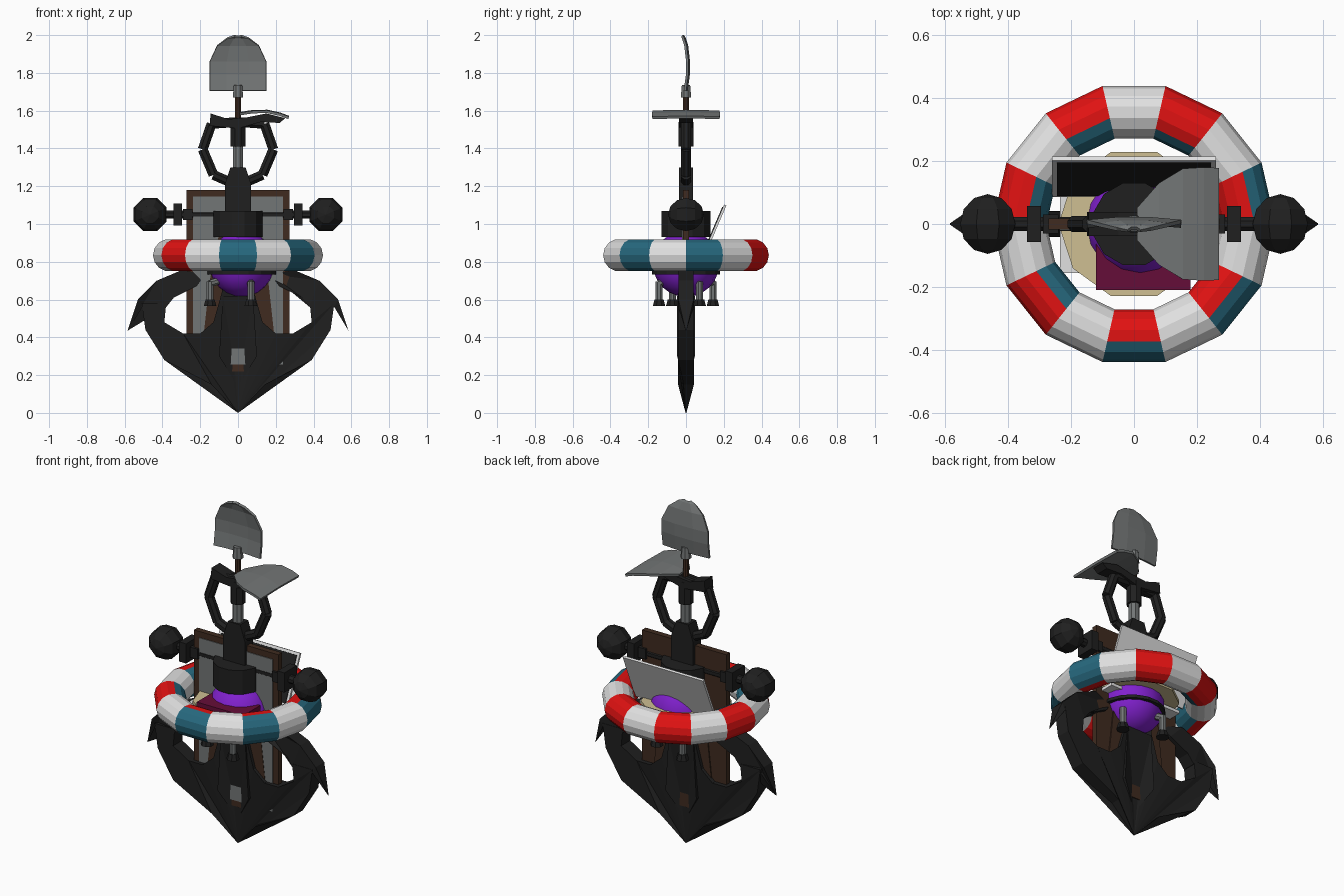
import bpy, bmesh, math
from mathutils import Matrix, Vector

if "Cube" in bpy.data.objects:
    bpy.data.objects.remove(bpy.data.objects["Cube"])


def mat(name, r, g, b):
    m = bpy.data.materials.new(name)
    m.diffuse_color = (r, g, b, 1)
    m.use_nodes = True
    m.node_tree.nodes["Principled BSDF"].inputs["Base Color"].default_value = m.diffuse_color
    return m


IRON = mat("dark iron", .014, .014, .014)
STEEL = mat("grey steel", .17, .18, .18)
WHITE = mat("white", .75, .75, .75)
RED = mat("red", .75, .006, .006)
TEAL = mat("teal", .02, .14, .21)
PURPLE = mat("purple", .22, .015, .62)
BROWN = mat("brown wood", .05, .024, .014)
TAN = mat("straw tan", .62, .52, .29)
MAROON = mat("maroon", .13, .004, .04)


def finish(bm, name, *mats):
    bmesh.ops.recalc_face_normals(bm, faces=bm.faces)
    me = bpy.data.meshes.new(name)
    bm.to_mesh(me)
    bm.free()
    for m in mats:
        me.materials.append(m)
    ob = bpy.data.objects.new(name, me)
    bpy.context.collection.objects.link(ob)
    return ob


def box(name, m, loc, size, rx=0):
    bm = bmesh.new()
    bmesh.ops.create_cube(bm, size=1, matrix=Matrix.Translation(loc)
                          @ Matrix.Rotation(rx, 4, 'X') @ Matrix.Diagonal((*size, 1)))
    return finish(bm, name, m)


def tube(name, m, a, b, r1, r2=None, n=8):
    """Straight cylinder or cone from a to b."""
    a, b = Vector(a), Vector(b)
    d = b - a
    bm = bmesh.new()
    bmesh.ops.create_cone(bm, cap_ends=True, segments=n, radius1=r1,
                          radius2=r1 if r2 is None else r2, depth=d.length,
                          matrix=Matrix.Translation((a + b) / 2)
                          @ d.to_track_quat('Z', 'Y').to_matrix().to_4x4()
                          @ Matrix.Rotation(math.pi / n, 4, 'Z'))
    return finish(bm, name, m)


def sphere(name, m, loc, r, u, v, rot=None):
    bm = bmesh.new()
    bmesh.ops.create_uvsphere(bm, u_segments=u, v_segments=v, radius=r,
                              matrix=Matrix.Translation(loc) @ (rot or Matrix()))
    return finish(bm, name, m)


def plate(name, m, pts, half, thin=()):
    """XZ outline extruded in y; points listed in thin are pinched to an edge."""
    bm = bmesh.new()
    rows = [[bm.verts.new((x, s * half * (.05 if i in thin else 1), z))
             for i, (x, z) in enumerate(pts)] for s in (-1, 1)]
    n = len(pts)
    bm.faces.new(rows[0])
    bm.faces.new(rows[1][::-1])
    for i in range(n):
        j = (i + 1) % n
        bm.faces.new((rows[0][i], rows[0][j], rows[1][j], rows[1][i]))
    bmesh.ops.triangulate(bm, faces=[f for f in bm.faces if len(f.verts) > 4])
    return finish(bm, name, m)


# Anchor body: crown, arms and lower shank
half = [(-.14, .15), (-.39, .28), (-.49, .44), (-.51, .58), (-.38, .58), (-.39, .48),
        (-.29, .42), (-.2, .42), (-.13, .48), (-.085, .64), (-.07, .95)]
plate("anchor_body", IRON, [(0, 0)] + half + [(-x, z) for x, z in half[::-1]], .042, (0,))
# Raised ridge on the shank
plate("shank_ridge", IRON, [(0, .14), (-.1, .3), (-.08, .62), (.08, .62), (.1, .3)], .047, (0,))

# Flukes
for s in (-1, 1):
    plate("fluke", IRON, [(s * x, z) for x, z in (
        (.585, .435), (.53, .6), (.43, .7), (.3, .755), (.17, .735),
        (.22, .67), (.34, .61), (.38, .56), (.51, .56))], .04, (0, 4))

# Upper shank and collar
plate("upper_shank", IRON, [(-.07, .9), (-.07, 1.21), (-.04, 1.3), (.04, 1.3),
                            (.07, 1.21), (.07, .9)], .037)
tube("shank_collar", IRON, (0, 0, .93), (0, 0, 1.07), .135, n=12)
tube("shank_pin", STEEL, (0, 0, 1.25), (0, 0, 1.43), .03)
tube("pin_cap", IRON, (0, 0, 1.41), (0, 0, 1.54), .042)

# Stock with collars and ball ends
tube("stock_rod", IRON, (-.42, 0, 1.05), (.42, 0, 1.05), .024)
to_y = Matrix.Rotation(math.pi / 2, 4, 'X') @ Matrix.Rotation(math.pi / 8, 4, 'Z')
for s in (-1, 1):
    box("stock_collar", IRON, (s * .318, 0, 1.05), (.045, .115, .115))
    box("stock_sleeve", IRON, (s * .265, 0, 1.05), (.05, .06, .06))
    sphere("stock_ball", IRON, (s * .465, 0, 1.05), .095, 8, 6, to_y)

# Shackle ring
ring = [(-.05, 1.225), (-.13, 1.26), (-.187, 1.395), (-.14, 1.53), (0, 1.54)]
ring += [(-x, z) for x, z in ring[-2::-1]]
for (x1, z1), (x2, z2) in zip(ring, ring[1:] + ring[:1]):
    tube("ring_link", IRON, (x1, 0, z1), (x2, 0, z2), .028)

# Mattock head and its fan blade
plate("mattock_bar", IRON, [(-.145, 1.585), (-.05, 1.555), (.05, 1.565), (.15, 1.585),
                            (.25, 1.56), (.22, 1.535), (.12, 1.54), (0, 1.505), (-.15, 1.52)], .038)


def sheet(name, m, rows, thick):
    """Thin sheet lofted through rows of points."""
    bm = bmesh.new()
    vs = [[bm.verts.new(p) for p in row] for row in rows]
    for a, b in zip(vs, vs[1:]):
        for i in range(len(a) - 1):
            bm.faces.new((a[i], a[i + 1], b[i + 1], b[i]))
    ob = finish(bm, name, m)
    sol = ob.modifiers.new("thickness", 'SOLIDIFY')
    sol.thickness = thick
    sol.offset = 0
    return ob


sheet("fan_blade", STEEL, [[(x, -w, z), (x, 0, z + .004), (x, w, z)] for x, w, z in (
    (.01, .05, 1.582), (.08, .13, 1.593), (.155, .176, 1.594), (.22, .18, 1.58),
    (.268, .178, 1.562))], .014)

# Shovel
sheet("shovel_blade", STEEL, [[(-w, y - .008, z), (-w * .4, y, z), (w * .4, y, z), (w, y - .008, z)]
                              for w, y, z in ((.15, .002, 1.705), (.15, .014, 1.79), (.15, .015, 1.86),
                                              (.11, .005, 1.945), (.055, -.008, 1.985),
                                              (.02, -.014, 1.995))], .013)
tube("shovel_socket", STEEL, (0, 0, 1.67), (0, 0, 1.735), .03, .024)
tube("shovel_handle", BROWN, (0, 0, 1.3), (0, 0, 1.69), .016)

# Framed slate board
box("board", BROWN, (0, 0, .7), (.545, .034, .96))
box("slate_panel", STEEL, (0, -.018, .7), (.475, .006, .89))
plate("worn_patch", BROWN, [(-.18, .43), (-.15, .7), (-.1, .95), (.1, .95), (.16, .7), (.19, .43)], .023)

# Life ring: coloured segments, red on one side and teal on the other
N, M, R, r = 14, 14, .364, .086
bm = bmesh.new()
grid = [[bm.verts.new(((R + r * math.cos(v)) * math.cos(u), (R + r * math.cos(v)) * math.sin(u),
                       .835 + r * math.sin(v)))
         for v in (math.tau * j / M for j in range(M))]
        for u in (math.tau * i / N for i in range(N))]
for i in range(N):
    u = math.tau * (i + .5) / N
    for j in range(M):
        k, l = (i + 1) % N, (j + 1) % M
        f = bm.faces.new((grid[i][j], grid[k][j], grid[k][l], grid[i][l]))
        side = math.cos(math.tau * (j + .5) / M) * math.cos(u + math.radians(28))
        if i % 2 == 0:
            f.material_index = 1 if side < .03 else 2
finish(bm, "life_ring", WHITE, RED, TEAL)

# Kettle grill with belt, legs and feet
sphere("kettle", PURPLE, (.02, 0, .79), .176, 16, 12)
bpy.context.view_layer.objects.active = bpy.data.objects["kettle"]
bpy.data.objects["kettle"].select_set(True)
bpy.ops.object.shade_smooth_by_angle(angle=math.radians(35))
tube("kettle_belt", IRON, (.02, 0, .732), (.02, 0, .75), .184, n=16)
for k in range(4):
    a = math.radians(27 + 90 * k)
    c, s = math.cos(a), math.sin(a)
    x, y = -.005 + .16 * c, .16 * s
    tube("leg_elbow", STEEL, (.02 + .1 * c, .1 * s, .71), (x, y, .685), .02)
    tube("leg", STEEL, (x, y, .585), (x, y, .695), .02)
    tube("foot", IRON, (x, y, .565), (x, y, .6), .036, .026)

# Open laptop
tilt = -math.atan2(.115, .27)
box("laptop_lid", WHITE, (0, .15, .965), (.52, .013, .295), tilt)
box("laptop_screen", IRON, (0, .142, .968), (.49, .004, .265), tilt)
box("laptop_base", WHITE, (0, -.03, .8), (.47, .25, .018))

# Straw disc and book inside the life ring
tube("straw_disc", TAN, (0, 0, .815), (0, 0, .835), .24, n=10)
box("book", MAROON, (.03, -.13, .855), (.3, .16, .035))
